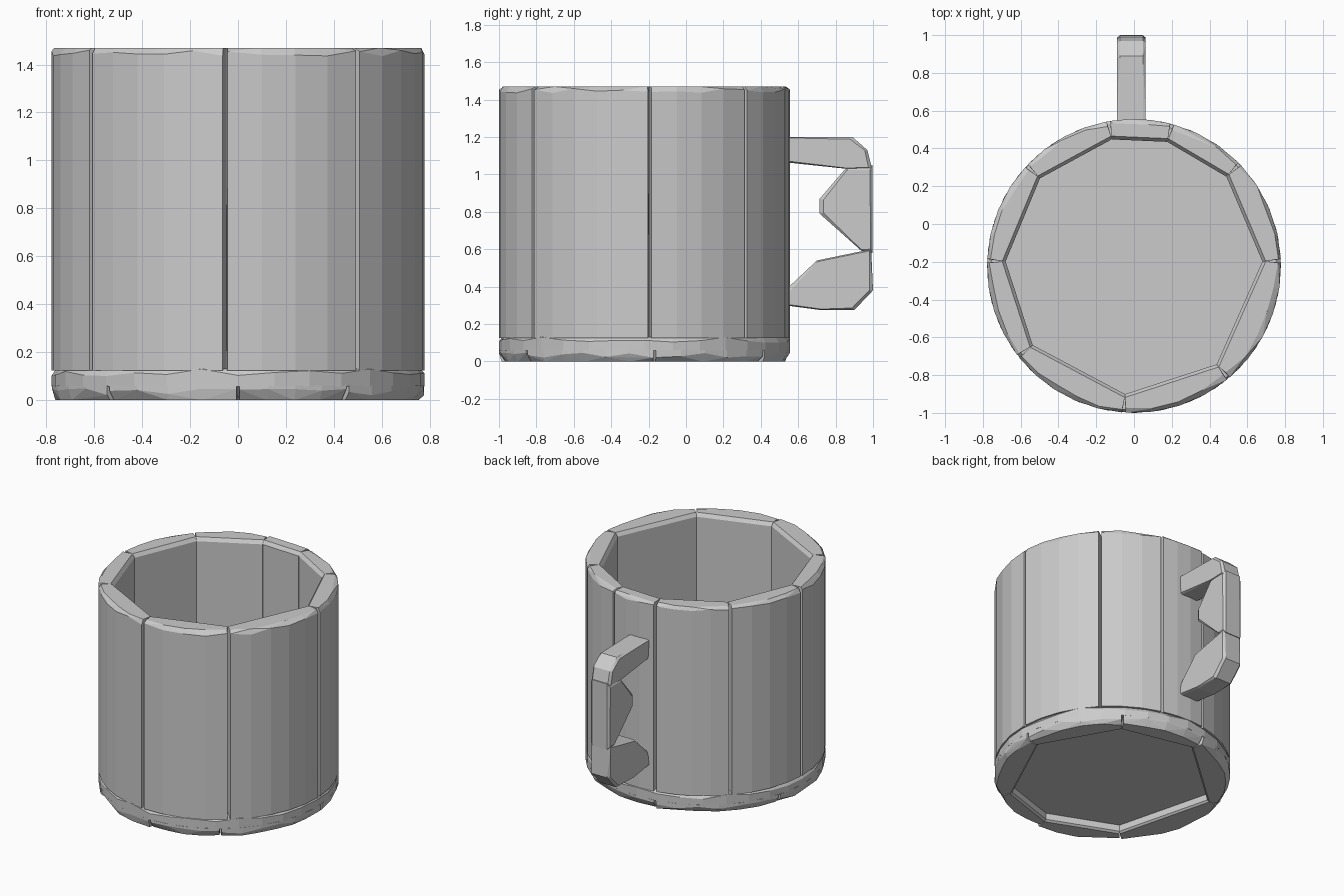
import bpy, bmesh, random
from math import radians, cos, sin, ceil

random.seed(4)
if "Cube" in bpy.data.objects:
    bpy.data.objects.remove(bpy.data.objects["Cube"], do_unlink=True)

CENTRE_Y, OUTER, INNER, HEIGHT = -0.222, 0.778, 0.68, 1.47

clay = bpy.data.materials.new("plain_grey")
clay.use_nodes = True
clay.diffuse_color = (0.6, 0.6, 0.6, 1)
clay.node_tree.nodes["Principled BSDF"].inputs["Base Color"].default_value = (0.6, 0.6, 0.6, 1)


def polar(angle, radius, z):
    a = radians(angle)
    return (radius * cos(a), CENTRE_Y + radius * sin(a), z)


def arc(start, end, step=11.25):
    count = max(2, ceil((end - start) / step))
    return [start + (end - start) * i / count for i in range(count + 1)]


def hull(name, points):
    """Flat-faced convex block around the given points."""
    bm = bmesh.new()
    for p in points:
        bm.verts.new(p)
    bmesh.ops.convex_hull(bm, input=bm.verts[:])
    loose = [v for v in bm.verts if not v.link_faces]
    bmesh.ops.delete(bm, geom=loose, context='VERTS')
    bmesh.ops.dissolve_limit(bm, angle_limit=radians(0.5), verts=bm.verts[:], edges=bm.edges[:])
    bmesh.ops.recalc_face_normals(bm, faces=bm.faces[:])
    mesh = bpy.data.meshes.new(name)
    bm.to_mesh(mesh)
    bm.free()
    mesh.materials.append(clay)
    obj = bpy.data.objects.new(name, mesh)
    bpy.context.collection.objects.link(obj)
    return obj


# Wall staves: curved outside, flat inside, chipped top edge, V joints between
joints = [2, 44, 75, 100, 137, 178, 218, 266, 310, 362]
for i, (a, b) in enumerate(zip(joints, joints[1:])):
    pts = []
    for t in arc(a + 0.7, b - 0.7):
        pts += [polar(t, OUTER, 0.125),
                polar(t, OUTER, random.uniform(1.435, 1.46)),
                polar(t, OUTER - random.uniform(0.01, 0.035), HEIGHT)]
    for t in (a + 0.05, b - 0.05):
        pts += [polar(t, INNER, 0.125), polar(t, INNER, HEIGHT - 0.025),
                polar(t, INNER + 0.018, HEIGHT)]
    hull(f"wall_stave_{i + 1}", pts)

# Floor plate
pts = []
for t in arc(0, 348.75):
    pts += [polar(t, OUTER, 0.058), polar(t, OUTER, random.uniform(0.1, 0.13)),
            polar(t, OUTER - 0.02, 0.132)]
hull("floor_plate", pts)

# Foot ring: chipped blocks around a shallow recess
foot_joints = [4, 55, 100, 163, 226, 270, 306, 364]
for i, (a, b) in enumerate(zip(foot_joints, foot_joints[1:])):
    pts = []
    for t in arc(a + 0.5, b - 0.5):
        pts += [polar(t, OUTER, 0.062), polar(t, OUTER, random.uniform(0.02, 0.05)),
                polar(t, OUTER - random.uniform(0.01, 0.04), 0)]
    for t in (a + 0.05, b - 0.05):
        pts += [polar(t, INNER, 0.062), polar(t, INNER, 0.012), polar(t, INNER + 0.015, 0)]
    hull(f"foot_block_{i + 1}", pts)


# Handle: three convex chunks, each a (y, z) profile with chamfered sides
def handle_chunk(name, profile, left=0.062, right=-0.09, chamfer=0.015):
    cy = sum(p[0] for p in profile) / len(profile)
    cz = sum(p[1] for p in profile) / len(profile)
    pts = []
    for y, z in profile:
        k = random.uniform(0.86, 0.97)
        y2, z2 = cy + (y - cy) * k, cz + (z - cz) * k
        pts += [(left, y2, z2), (right, y2, z2),
                (left - chamfer, y, z), (right + chamfer, y, z)]
    hull(name, pts)


handle_chunk("handle_top", [(0.53, 1.2), (0.89, 1.2), (0.97, 1.13), (0.995, 1.03),
                            (0.86, 1.03), (0.53, 1.065)])
handle_chunk("handle_grip", [(0.998, 1.05), (0.998, 0.58), (0.94, 0.59), (0.715, 0.79),
                             (0.715, 0.87), (0.86, 1.04)])
handle_chunk("handle_bottom", [(0.99, 0.6), (1.0, 0.38), (0.9, 0.275), (0.72, 0.275),
                               (0.53, 0.3), (0.53, 0.38), (0.7, 0.54)])
